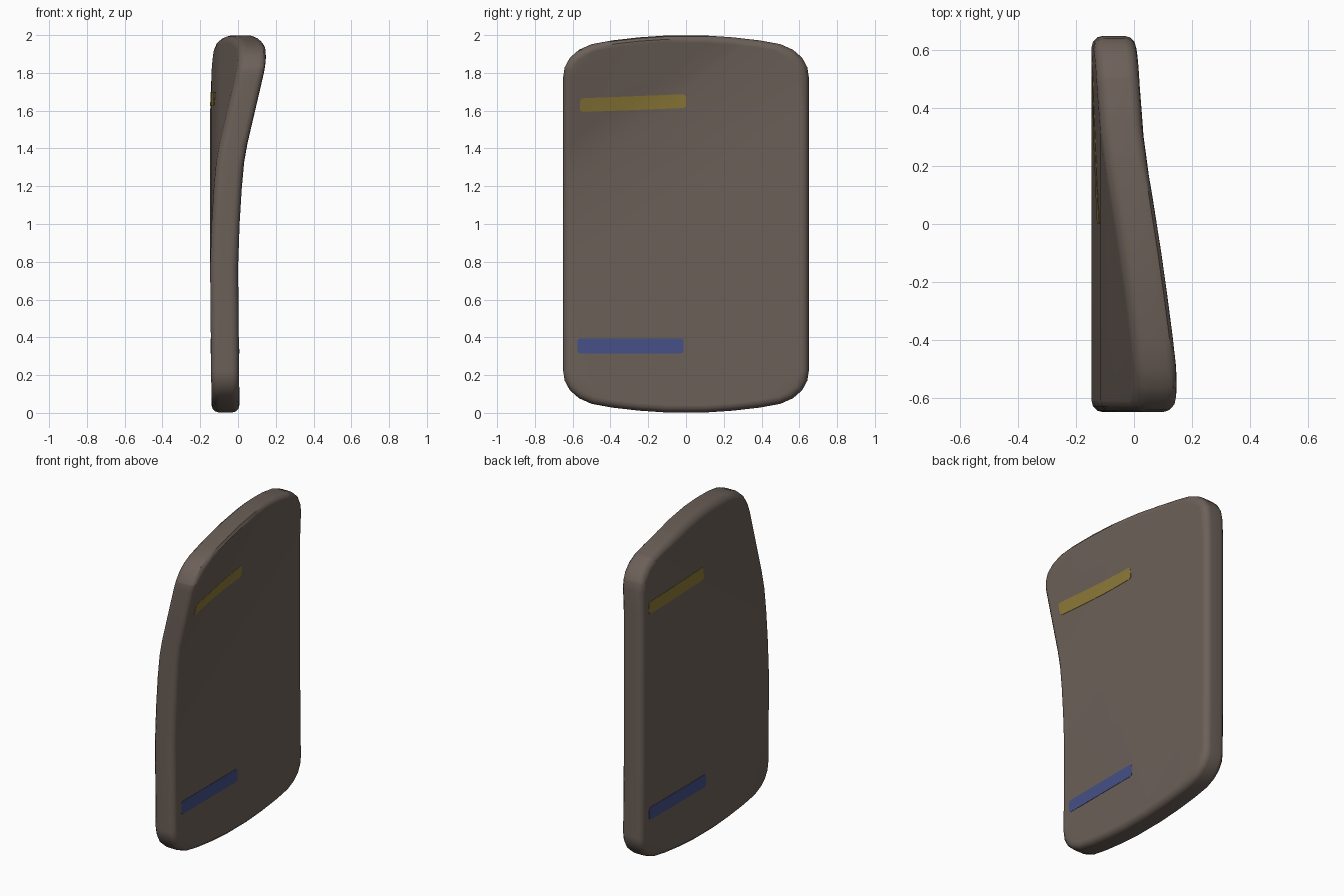
import bpy, bmesh, math
from mathutils import Vector

if "Cube" in bpy.data.objects:
    bpy.data.objects.remove(bpy.data.objects["Cube"])

HALF = 0.074          # half thickness of the slab
SLANT = 0.67          # fold lines run diagonally: t = z - SLANT * y
BEND = [(1.2, 0.0), (1.42, 0.008), (1.6, 0.019), (1.74, 0.032), (1.84, 0.05), (2.25, 0.146), (2.6, 0.20)]


def bend(y, z):
    """Sideways offset of the warped panel's middle surface."""
    t = z - SLANT * y
    off = 0.0
    for (t0, o0), (t1, o1) in zip(BEND, BEND[1:]):
        if t > t0:
            off = o0 + (o1 - o0) * min(1, (t - t0) / (t1 - t0))
    return off - 0.066 - 0.007 * min(1, z / 0.7)


def material(name, rgb):
    m = bpy.data.materials.new(name)
    m.diffuse_color = (*rgb, 1)
    m.use_nodes = True
    m.node_tree.nodes["Principled BSDF"].inputs["Base Color"].default_value = m.diffuse_color
    return m


def panel(name, outline, x0, x1, mat, bevel=0.0):
    """Extrude a y-z outline from x0 to x1, round its rims, fold it along the diagonals."""
    bm = bmesh.new()
    a = bm.faces.new([bm.verts.new((x0, y, z)) for y, z in outline])
    res = bmesh.ops.extrude_face_region(bm, geom=[a], use_keep_orig=True)
    for v in res["geom"]:
        if isinstance(v, bmesh.types.BMVert):
            v.co.x = x1
    bmesh.ops.recalc_face_normals(bm, faces=bm.faces)
    if bevel:
        rims = [e for e in bm.edges if abs(e.verts[0].co.x - e.verts[1].co.x) < 1e-6]
        bmesh.ops.bevel(bm, geom=rims, offset=bevel, segments=3, profile=0.5, affect='EDGES')
    # cut exactly where the bend changes slope
    cuts = [(Vector((0, 0, t)), Vector((0, -SLANT, 1))) for t, _ in BEND]
    cuts.append((Vector((0, 0, 0.7)), Vector((0, 0, 1))))
    for co, no in cuts:
        bmesh.ops.bisect_plane(bm, geom=bm.verts[:] + bm.edges[:] + bm.faces[:],
                               dist=1e-5, plane_co=co, plane_no=no)
    for v in bm.verts:
        v.co.x += bend(v.co.y, v.co.z)
    bmesh.ops.triangulate(bm, faces=[f for f in bm.faces if len(f.verts) > 4])
    bmesh.ops.recalc_face_normals(bm, faces=bm.faces)
    me = bpy.data.meshes.new(name)
    bm.to_mesh(me)
    bm.free()
    me.materials.append(mat)
    ob = bpy.data.objects.new(name, me)
    bpy.context.collection.objects.link(ob)
    bpy.ops.object.select_all(action='DESELECT')
    ob.select_set(True)
    bpy.context.view_layer.objects.active = ob
    bpy.ops.object.shade_smooth_by_angle(angle=math.radians(35))
    wn = ob.modifiers.new("even_shading", 'WEIGHTED_NORMAL')
    wn.keep_sharp = True
    return ob


def bar(y0, y1, z0, z1, tilt=0.0, r=0.016):
    """Rounded rectangle outline, optionally rising along y."""
    pts = []
    for cy, cz, start in ((y1 - r, z1 - r, 0), (y0 + r, z1 - r, 90),
                          (y0 + r, z0 + r, 180), (y1 - r, z0 + r, 270)):
        for k in range(4):
            a = math.radians(start + 30 * k)
            y = cy + r * math.cos(a)
            pts.append((y, cz + r * math.sin(a) + tilt * (y - y0)))
    return pts


brown = material("dark_brown", (0.150, 0.117, 0.099))
blue = material("blue", (0.060, 0.082, 0.240))
yellow = material("mustard_yellow", (0.265, 0.190, 0.040))

# main slab: quarter outline mirrored in y and z
quarter = [(0.65, 0.22), (0.642, 0.17), (0.615, 0.12), (0.567, 0.078),
           (0.50, 0.048), (0.39, 0.028), (0.25, 0.012), (0.10, 0.002)]
lower = quarter + [(-y, z) for y, z in reversed(quarter)]
outline = lower + [(y, 2 - z) for y, z in reversed(lower)]
panel("slab", outline, -HALF, HALF, brown, bevel=0.04)

# painted bars on the right face and on the left face
OUT, IN = HALF + 0.002, HALF - 0.004
panel("right_blue_bar", bar(-0.575, -0.012, 0.315, 0.395), IN, OUT, blue)
panel("right_yellow_bar", bar(-0.56, 0.0, 1.592, 1.665, 0.04), IN, OUT, yellow)
panel("left_blue_bar", bar(0.005, 0.575, 0.315, 0.395), -OUT, -IN, blue)
panel("left_yellow_bar", bar(0.0, 0.58, 1.625, 1.70), -OUT, -IN, yellow)
